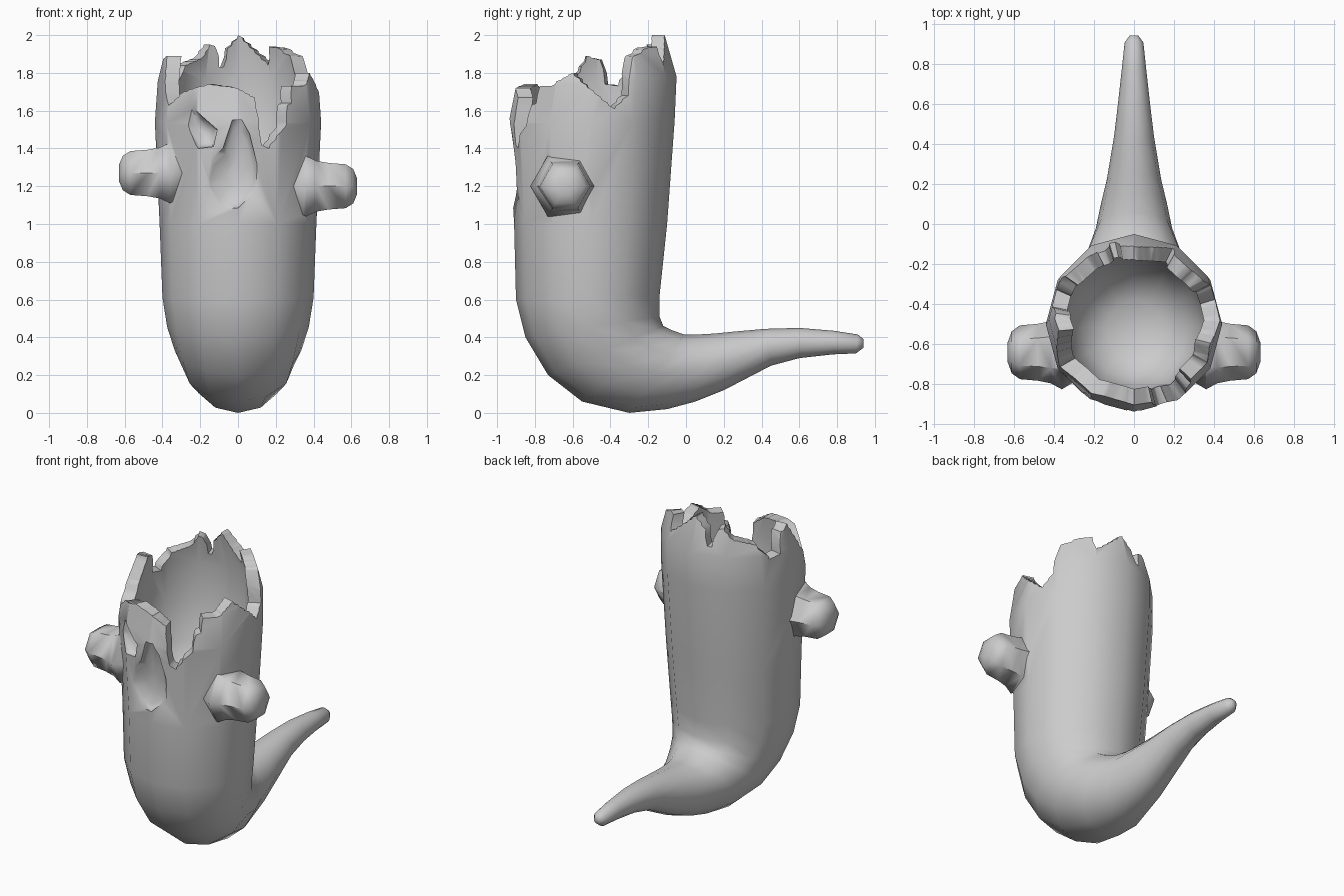
import bpy, bmesh
from math import sin, cos, radians, pi
from mathutils import Vector

if "Cube" in bpy.data.objects:
    bpy.data.objects.remove(bpy.data.objects["Cube"], do_unlink=True)

clay = bpy.data.materials.new("plain grey")
clay.use_nodes = True
GREY = (0.6, 0.6, 0.6, 1)
clay.diffuse_color = GREY
clay.node_tree.nodes["Principled BSDF"].inputs["Base Color"].default_value = GREY


def loft(name, rings, closed=False):
    """Skin a list of equal-length point rings, capped or looped into a solid."""
    bm = bmesh.new()
    loops = [[bm.verts.new(p) for p in r] for r in rings]
    n = len(loops[0])
    pairs = list(zip(loops, loops[1:]))
    if closed:
        pairs.append((loops[-1], loops[0]))
    else:
        bm.faces.new(loops[0])
        bm.faces.new(loops[-1])
    for a, b in pairs:
        for i in range(n):
            j = (i + 1) % n
            bm.faces.new((a[i], a[j], b[j], b[i]))
    if closed:
        bmesh.ops.triangulate(bm, faces=bm.faces[:])
    bmesh.ops.recalc_face_normals(bm, faces=bm.faces[:])
    me = bpy.data.meshes.new(name)
    bm.to_mesh(me)
    bm.free()
    me.materials.append(clay)
    ob = bpy.data.objects.new(name, me)
    bpy.context.collection.objects.link(ob)
    return ob


def section(fy, fz, by, bz, w, n=12):
    """Oval ring through a front point and a back point with half width w."""
    f, b = Vector((0, fy, fz)), Vector((0, by, bz))
    mid, half = (f + b) / 2, (f - b) / 2
    return [mid + half * cos(2 * pi * i / n) + Vector((w * sin(2 * pi * i / n), 0, 0))
            for i in range(n)]


def boolean(target, tool, op):
    m = target.modifiers.new(tool.name, 'BOOLEAN')
    m.operation, m.object, m.solver = op, tool, 'EXACT'
    bpy.context.view_layer.objects.active = target
    bpy.ops.object.modifier_apply(modifier=m.name)
    bpy.data.objects.remove(tool, do_unlink=True)


# Body bending back into the tail: front y, z, back y, z, half width
body = loft("body", [section(*s) for s in [
    (-.8, 2.06, -.13, 2.06, .35), (-.9, 1.73, -.05, 1.78, .425),
    (-.94, 1.53, -.06, 1.55, .44), (-.91, 1.0, -.1, 1.0, .415),
    (-.9, .6, -.14, .62, .4), (-.85, .4, -.14, .51, .375),
    (-.73, .2, -.12, .46, .335), (-.55, .06, -.08, .44, .295),
    (-.3, .0, -.01, .415, .24), (-.1, .02, .06, .415, .19),
    (.05, .06, .15, .42, .165), (.2, .12, .25, .43, .135),
    (.45, .25, .42, .445, .1), (.6, .29, .6, .45, .08),
    (.78, .31, .78, .435, .06), (.9, .315, .91, .415, .047),
    (.94, .345, .94, .39, .022)]])

# Stubby six-sided arms with a flared root
for name, side, z0 in (("left_arm", 1, 1.2), ("right_arm", -1, 1.27)):
    rings = [[(side * x, -.64 + r * cos(k * pi / 3), z0 + r * sin(k * pi / 3))
              for k in range(6)]
             for x, r in ((.25, .12), (.36, .185), (.415, .155), (.48, .142),
                          (.57, .134), (.61, .105), (.63, .05))]
    boolean(body, loft(name, rings), 'UNION')

# Bowl-shaped hollow
boolean(body, loft("hollow", [section(*s) for s in [
    (-.72, 2.1, -.2, 2.1, .27), (-.82, 1.74, -.13, 1.76, .345),
    (-.85, 1.5, -.14, 1.5, .36), (-.83, 1.25, -.18, 1.25, .33),
    (-.77, 1.1, -.26, 1.1, .26), (-.66, 1.02, -.38, 1.02, .14)]]), 'DIFFERENCE')

# Broken rim: angle from the front towards the left, height
rim = [(0, 1.72), (13, 1.67), (15, 1.56), (17, 1.43), (23, 1.40), (37, 1.54),
       (39, 1.62), (44, 1.64), (46, 1.73), (58, 1.73), (76, 1.8), (107, 1.61),
       (117, 1.68), (122, 1.88), (138, 1.93), (150, 1.94), (153, 1.84),
       (180, 2.0), (190, 1.93), (193, 1.83), (197, 1.83), (201, 1.93),
       (207, 1.95), (215, 1.88), (235, 1.84), (246, 1.73), (258, 1.74),
       (262, 1.87), (275, 1.89), (300, 1.62), (314, 1.7), (338, 1.74)]
slices = []
for (a0, h0), (a1, h1) in zip(rim, rim[1:] + [(360, rim[0][1])]):
    steps = max(1, round((a1 - a0) / 5))
    for k in range(steps):
        t = k / steps
        a, h = radians(a0 + (a1 - a0) * t), h0 + (h1 - h0) * t
        slices.append([Vector((r * sin(a), -.5 - r * cos(a), z))
                       for r, z in ((.12, h), (.65, h), (.65, 2.4), (.12, 2.4))])
boolean(body, loft("rim_cut", slices, closed=True), 'DIFFERENCE')

# Sunken eye and mouth: outline, centre of the floor (x, z), depths of edge and floor
eye = [(-.3, 1.53), (-.27, 1.65), (-.19, 1.57), (-.11, 1.5), (-.13, 1.41), (-.21, 1.4)]
mouth = [(-.18, 1.24), (-.18, 1.19), (-.12, 1.1), (-.08, 1.08), (0, 1.085), (.1, 1.18),
         (.1, 1.32), (.06, 1.48), (.02, 1.55), (-.03, 1.55), (-.08, 1.4), (-.15, 1.33)]
for name, shape, cx, cz, edge, floor in (("eye_cut", eye, -.18, 1.5, -.87, -.82),
                                         ("mouth_cut", mouth, -.02, 1.25, -.9, -.855)):
    rings = [[(cx + (x - cx) * s, y, cz + (z - cz) * s) for x, z in shape]
             for y, s in ((-1.2, 1), (edge, 1), ((edge + floor) / 2, .8), (floor, .35))]
    boolean(body, loft(name, rings), 'DIFFERENCE')

# Soft shading with crisp broken edges
bpy.ops.object.select_all(action='DESELECT')
body.select_set(True)
bpy.context.view_layer.objects.active = body
bpy.ops.object.shade_smooth_by_angle(angle=radians(55))
